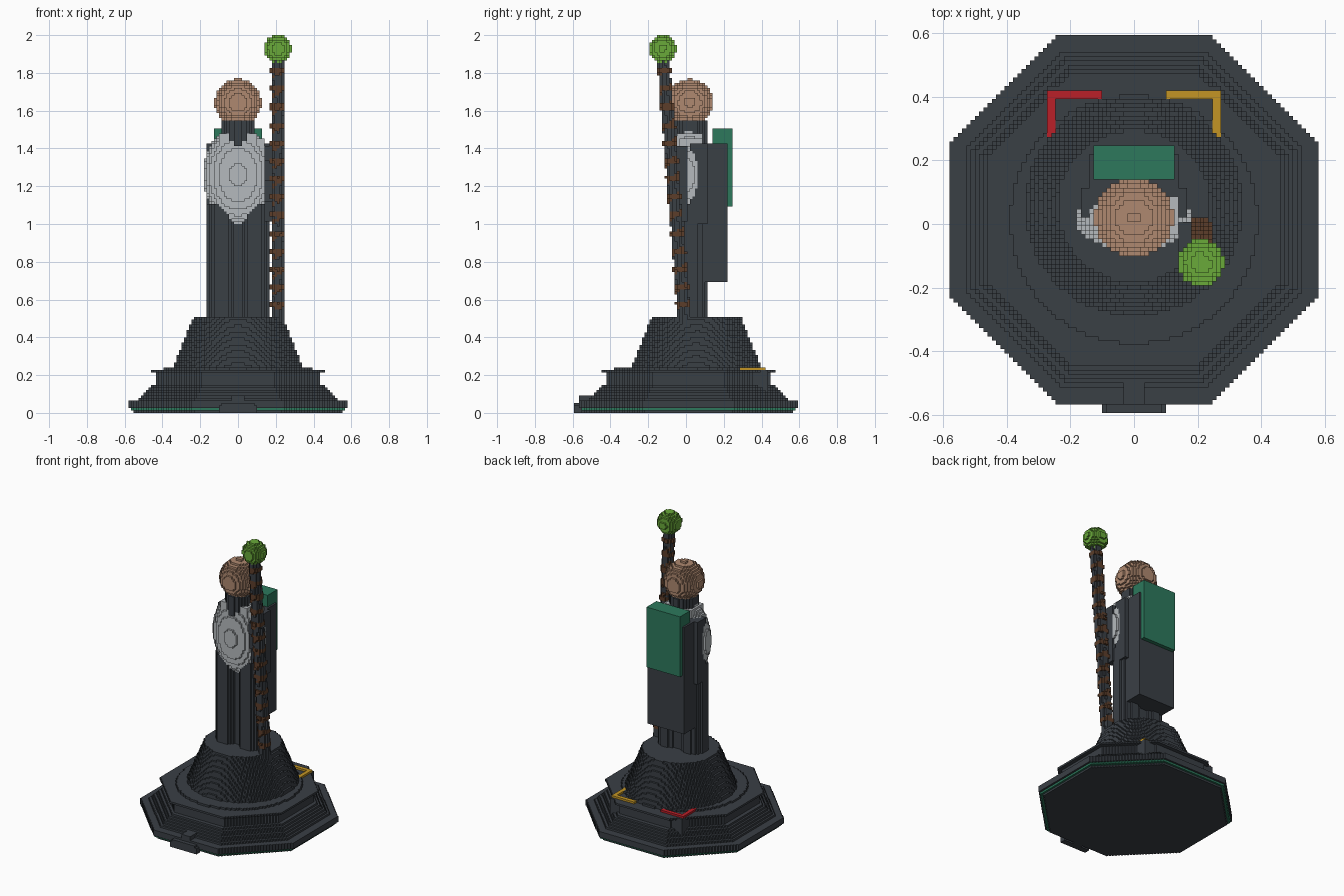
import bpy
import math
from mathutils import Vector

cube = bpy.data.objects.get("Cube")
if cube:
    bpy.data.objects.remove(cube, do_unlink=True)

V = 1 / 75          # edge of one building block
cells = {}          # block index -> part name
part_material = {}  # part name -> material


def material(name, r, g, b):
    m = bpy.data.materials.new(name)
    m.use_nodes = True
    m.diffuse_color = (r, g, b, 1)
    m.node_tree.nodes["Principled BSDF"].inputs["Base Color"].default_value = (r, g, b, 1)
    return m


slate = material("slate", .042, .05, .06)
teal = material("teal", .026, .19, .107)
red = material("red", .49, .014, .021)
gold = material("gold", .55, .30, .018)
skin = material("skin", .43, .25, .16)
lime = material("lime", .144, .40, .042)
pale = material("pale grey", .46, .49, .51)
brown = material("brown", .107, .048, .023)


def fill(part, mat, lo, hi, inside=lambda x, y, z: True):
    """Fill blocks whose centres lie in the bounds and pass the shape test."""
    part_material[part] = mat
    span = [range(math.floor(a / V) - 1, math.ceil(b / V) + 2) for a, b in zip(lo, hi)]
    for i in span[0]:
        x = i * V
        if not lo[0] <= x <= hi[0]:
            continue
        for j in span[1]:
            y = j * V
            if not lo[1] <= y <= hi[1]:
                continue
            for k in span[2]:
                z = (k + .5) * V
                if lo[2] <= z <= hi[2] and k >= 0 and inside(x, y, z):
                    cells[i, j, k] = part


def ellipsoid(part, mat, centre, radii):
    lo = [c - r for c, r in zip(centre, radii)]
    hi = [c + r for c, r in zip(centre, radii)]
    fill(part, mat, lo, hi, lambda *p: sum(
        ((a - c) / r) ** 2 for a, c, r in zip(p, centre, radii)) <= 1)


def cone(part, mat, cx, cy, z0, z1, r0, r1):
    r = max(r0, r1)
    fill(part, mat, (cx - r, cy - r, z0), (cx + r, cy + r, z1),
         lambda x, y, z: math.hypot(x - cx, y - cy) <= r0 + (r1 - r0) * (z - z0) / (z1 - z0))


def octagon(part, mat, k0, k1, r):
    cy = V
    fill(part, mat, (-r, cy - r, k0 * V), (r, cy + r, k1 * V),
         lambda x, y, z: abs(x) + abs(y - cy) <= r * math.sqrt(2))


# Stepped octagonal plinth with a coloured band
octagon("plinth", slate, 0, 1, .555)
octagon("plinth_band", teal, 1, 2, .57)
octagon("plinth", slate, 2, 5, .58)
for step, radius in enumerate((.53, .51, .5, .485, .475, .46)):
    octagon("plinth", slate, 5 + step, 6 + step, radius)
octagon("plinth", slate, 11, 16, .435)
octagon("plinth", slate, 16, 17, .465)
cone("plinth_disc", slate, 0, V, 17 * V, 18 * V, .39, .39)

# Front plate and ridge
fill("front_plate", slate, (-.105, -.6, 0), (.105, -.55, .06),
     lambda x, y, z: abs(x) < .125 - max(0, z - .02) * 1.6)
fill("front_ridge", slate, (-.033, -.57, 0), (.033, -.45, .094))

# Corner posts carrying coloured angle brackets
for side, name, mat in ((-1, "right", red), (1, "left", gold)):
    x0, x1 = sorted((side * .1, side * .275))
    fill("corner_posts", slate, (x0, .28, .08), (x1, .43, 17 * V),
         lambda x, y, z: z > .08 + (.43 - y) * .4)
    fill(name + "_bracket", mat, (x0, .28, 17 * V), (x1, .415, 18 * V),
         lambda x, y, z: y > .39 or abs(x) > .245)

# Tapered mound
cone("mound", slate, 0, .055, 18 * V, .5, .345, .24)

# Figure: legs, torso, back coat and pack
for side in (-1, 1):
    cone("legs", slate, side * .088, .03, .5, 1.1, .08, .08)
fill("legs", slate, (-.035, 0, .5), (.035, .08, 1.1))
fill("torso", slate, (-.165, .02, 1.0), (.165, .11, 1.43))
fill("back_coat", slate, (-.14, .04, .7), (.14, .215, 1.43))
fill("back_pack", teal, (-.125, .135, 1.1), (.125, .245, 1.51))
cone("neck", slate, 0, .02, 1.42, 1.54, .088, .088)

# Beard, sleeve and head
ellipsoid("beard", pale, (0, .015, 1.26), (.183, .098, .26))
fill("beard", pale, (-.1, -.04, 1.36), (.1, .09, 1.48))
fill("beard", pale, (.09, -.035, 1.36), (.14, .09, 1.45))
fill("sleeve", slate, (.135, -.09, 1.02), (.185, .0, 1.42),
     lambda x, y, z: y > -.09 + (1.42 - z) * .12)
ellipsoid("head", skin, (0, .02, 1.645), (.123, .123, .123))

# Leaning staff with binding rings and a ball on top
STAFF_X = .21


def staff_y(z):
    return -.015 - .1 * (z - .57) / 1.24


fill("staff", slate, (.17, -.2, .45), (.25, .1, 1.88),
     lambda x, y, z: math.hypot(x - STAFF_X, y - staff_y(z)) <= .032)
for n in range(14):
    z0 = .57 + n * .0955
    fill("staff_rings", brown, (.16, -.2, z0 - .014), (.26, .1, z0 + .014),
         lambda x, y, z: math.hypot(x - STAFF_X, y - staff_y(z)) <= .038)
# Cord winding up the staff between the rings
fill("staff_cord", brown, (.16, -.2, .55), (.26, .1, 1.83),
     lambda x, y, z: .024 < math.hypot(x - STAFF_X, y - staff_y(z)) <= .035
     and math.cos(math.atan2(y - staff_y(z), x - STAFF_X) - z * math.tau / .0955) > .75)
ellipsoid("staff_ball", lime, (.21, -.122, 1.928), (.073, .073, .073))

# Turn the blocks into one mesh per part, keeping only exposed faces
QUADS = {
    (1, 0, 0): ((1, 0, 0), (1, 1, 0), (1, 1, 1), (1, 0, 1)),
    (-1, 0, 0): ((0, 0, 0), (0, 0, 1), (0, 1, 1), (0, 1, 0)),
    (0, 1, 0): ((0, 1, 0), (0, 1, 1), (1, 1, 1), (1, 1, 0)),
    (0, -1, 0): ((0, 0, 0), (1, 0, 0), (1, 0, 1), (0, 0, 1)),
    (0, 0, 1): ((0, 0, 1), (1, 0, 1), (1, 1, 1), (0, 1, 1)),
    (0, 0, -1): ((0, 0, 0), (0, 1, 0), (1, 1, 0), (1, 0, 0)),
}
shells = {}
for (i, j, k), part in cells.items():
    index, faces = shells.setdefault(part, ({}, []))
    for (di, dj, dk), corners in QUADS.items():
        if (i + di, j + dj, k + dk) not in cells:
            faces.append([index.setdefault((i + a, j + b, k + c), len(index))
                          for a, b, c in corners])

for part, (index, faces) in shells.items():
    points = [Vector((a - .5, b - .5, c)) * V for a, b, c in index]
    mesh = bpy.data.meshes.new(part)
    mesh.from_pydata(points, [], faces)
    mesh.materials.append(part_material[part])
    mesh.update()
    bpy.context.scene.collection.objects.link(bpy.data.objects.new(part, mesh))
